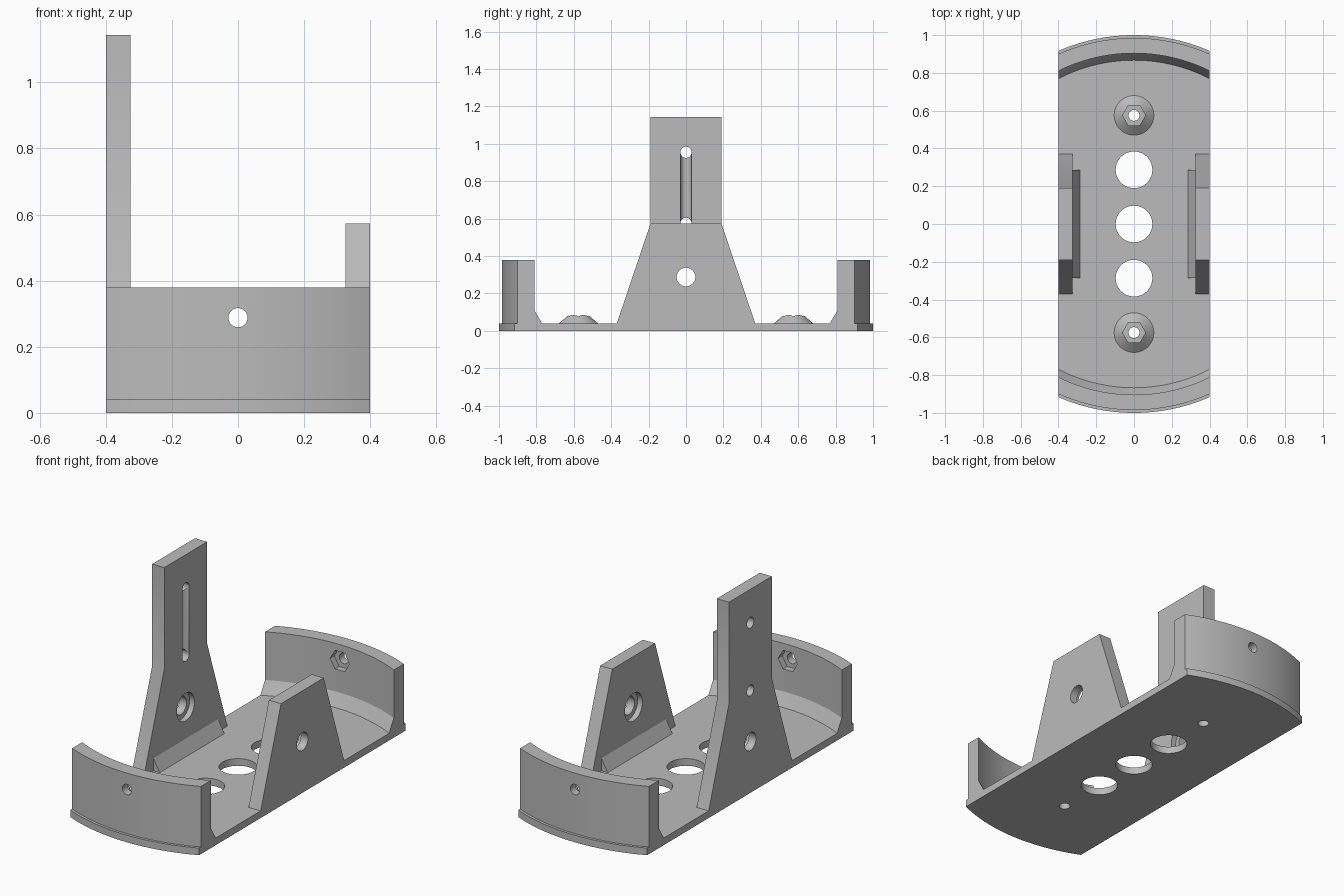
import bpy, math
from mathutils import Matrix

cube = bpy.data.objects.get("Cube")
if cube:
    bpy.data.objects.remove(cube, do_unlink=True)

grey = bpy.data.materials.new("plain grey")
grey.use_nodes = True
grey.diffuse_color = (0.5, 0.5, 0.5, 1)
grey.node_tree.nodes["Principled BSDF"].inputs["Base Color"].default_value = (0.5, 0.5, 0.5, 1)

import bmesh

W = 0.4        # half width
T = 0.04       # floor thickness
AXIS_Z = 0.288 # height of the pivot and wall holes
POST_X = 0.325 # inner face of the side posts


def add(name, bm):
    bmesh.ops.recalc_face_normals(bm, faces=bm.faces)
    mesh = bpy.data.meshes.new(name)
    bm.to_mesh(mesh)
    bm.free()
    mesh.materials.append(grey)
    ob = bpy.data.objects.new(name, mesh)
    bpy.context.collection.objects.link(ob)
    return ob


def loft(name, sections):
    """Closed solid through matching point loops."""
    bm = bmesh.new()
    rings = [[bm.verts.new(p) for p in s] for s in sections]
    n = len(rings[0])
    for a, b in zip(rings, rings[1:]):
        for i in range(n):
            j = (i + 1) % n
            bm.faces.new((a[i], a[j], b[j], b[i]))
    bm.faces.new(rings[0])
    bm.faces.new(rings[-1])
    return add(name, bm)


def rod(centre, radius, length, axis="Z", sides=48, top=None, name="cutter"):
    """Cylinder, cone or hexagonal prism along an axis."""
    turn = {"X": Matrix.Rotation(math.pi / 2, 4, "Y"),
            "Y": Matrix.Rotation(math.pi / 2, 4, "X"), "Z": Matrix()}[axis]
    spin = Matrix.Rotation(math.pi / 2 if sides == 6 else 0, 4, "Z")
    bm = bmesh.new()
    bmesh.ops.create_cone(bm, cap_ends=True, segments=sides, radius1=radius,
                          radius2=radius if top is None else top, depth=length,
                          matrix=Matrix.Translation(centre) @ turn @ spin)
    if sides == 6:  # corners point along x
        xs = max(abs(v.co.x - centre[0]) for v in bm.verts)
        if xs < radius * 0.95:
            bmesh.ops.rotate(bm, verts=bm.verts, cent=centre,
                             matrix=Matrix.Rotation(math.pi / 6, 3, axis))
    return add(name, bm)


def cut(ob, cutters):
    bpy.context.view_layer.objects.active = ob
    for c in cutters:
        c.hide_render = True
        mod = ob.modifiers.new("cut", "BOOLEAN")
        mod.operation, mod.solver, mod.object = "DIFFERENCE", "EXACT", c
        bpy.ops.object.modifier_apply(modifier=mod.name)
        bpy.data.objects.remove(c, do_unlink=True)


def smooth(ob):
    bpy.ops.object.select_all(action="DESELECT")
    ob.select_set(True)
    bpy.context.view_layer.objects.active = ob
    bpy.ops.object.shade_smooth_by_angle(angle=math.radians(25))


xs = [W * (i / 16 - 1) for i in range(33)]


def arc_y(r, x):
    return math.sqrt(r * r - x * x)


# Floor plate with bowed ends, three large holes and two screw holes
outline = [(x, arc_y(1, x)) for x in xs] + [(-x, -arc_y(1, x)) for x in xs]
floor = loft("floor_plate", [[(x, y, z) for x, y in outline] for z in (0, T)])
cut(floor, [rod((0, y, 0), 0.097, 0.3) for y in (-0.287, 0, 0.287)]
    + [rod((0, y, 0), 0.029, 0.3) for y in (-0.575, 0.575)])
smooth(floor)

# Curved end walls with sloped foot, screw hole and hexagonal nut pocket
wall_profile = [(0.985, T), (0.985, 0.38), (0.904, 0.38), (0.904, 0.11), (0.867, T)]
for side, label in ((-1, "front"), (1, "back")):
    wall = loft(label + "_wall",
                [[(x, side * arc_y(r, x), z) for r, z in wall_profile] for x in xs])
    cut(wall, [rod((0, side * 0.84, AXIS_Z), 0.06, 0.2, "Y", 6),
               rod((0, side * 0.95, AXIS_Z), 0.029, 0.4, "Y")])
    smooth(wall)

    # Conical nut boss on the floor
    y = side * 0.575
    boss = rod((0, y, T + 0.03), 0.105, 0.06, top=0.035, name=label + "_nut_boss")
    cut(boss, [rod((0, y, T + 0.1), 0.061, 0.19, "Z", 6), rod((0, y, 0), 0.029, 0.4)])
    smooth(boss)

# Side posts: short on +x, tall on -x
for side, label, top in ((1, "short", 0.573), (-1, "tall", 1.143)):
    half = [(0.37, T), (0.19, 0.573)] + ([(0.19, top)] if top > 1 else [])
    shape = half + [(-y, z) for y, z in reversed(half)]
    post = loft(label + "_post",
                [[(side * x, y, z) for y, z in shape] for x in (POST_X, W)])
    cutters = [rod((side * W, 0, AXIS_Z), 0.05, 0.4, "X"),
               rod((side * (POST_X - 0.07), 0, AXIS_Z), 0.078, 0.2, "X")]
    if top > 1:  # rounded groove between two through holes
        cutters += [rod((-W, 0, z), 0.03, 0.4, "X") for z in (0.575, 0.955)]
        cutters.append(rod((-POST_X, 0, 0.765), 0.0295, 0.38))
    cut(post, cutters)
    smooth(post)

    # Sloped brace along the inner foot of the post
    brace = [(POST_X, T), (POST_X, T + 0.07), (POST_X - 0.04, T)]
    loft(label + "_post_brace",
         [[(side * x, y, z) for x, z in brace] for y in (-0.287, 0.287)])
